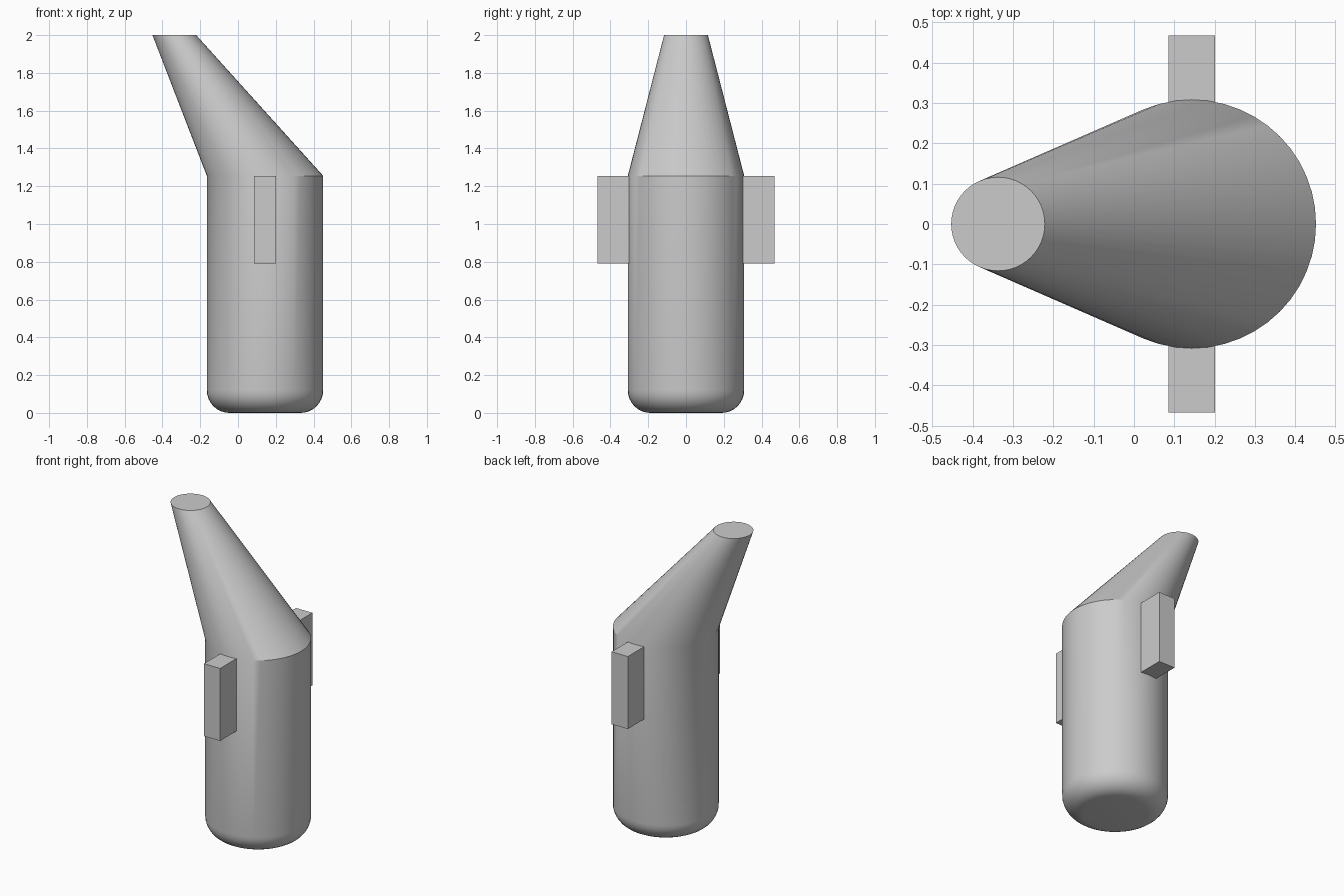
import bpy
import bmesh
from math import sin, cos, pi, radians

cube = bpy.data.objects.get("Cube")
if cube:
    bpy.data.objects.remove(cube, do_unlink=True)

SIDES = 48
BODY_X, BODY_R, SHOULDER_Z = 0.143, 0.308, 1.255
TIP_X, TIP_R, TOP_Z = -0.337, 0.116, 2.0
FILLET = 0.12

grey = bpy.data.materials.new("plain grey")
grey.use_nodes = True
colour = (0.6, 0.6, 0.6, 1)
grey.diffuse_color = colour
grey.node_tree.nodes["Principled BSDF"].inputs["Base Color"].default_value = colour


def make_object(name, bm):
    bmesh.ops.recalc_face_normals(bm, faces=bm.faces)
    mesh = bpy.data.meshes.new(name)
    bm.to_mesh(mesh)
    bm.free()
    mesh.materials.append(grey)
    obj = bpy.data.objects.new(name, mesh)
    bpy.context.collection.objects.link(obj)
    return obj


# Bottle body: rounded base, straight wall, then a leaning tapered neck
sections = []
for i in range(9):
    a = i / 8 * pi / 2
    sections.append((BODY_X, BODY_R - FILLET * (1 - sin(a)), FILLET * (1 - cos(a))))
sections += [(BODY_X, BODY_R, SHOULDER_Z), (TIP_X, TIP_R, TOP_Z)]

bm = bmesh.new()
rings = [[bm.verts.new((x + r * cos(2 * pi * k / SIDES), r * sin(2 * pi * k / SIDES), z))
          for k in range(SIDES)] for x, r, z in sections]
for low, high in zip(rings, rings[1:]):
    for k in range(SIDES):
        n = (k + 1) % SIDES
        bm.faces.new((low[k], low[n], high[n], high[k]))
bm.faces.new(rings[0])
bm.faces.new(rings[-1])
body = make_object("bottle_body", bm)
bpy.ops.object.select_all(action="DESELECT")
body.select_set(True)
bpy.context.view_layer.objects.active = body
bpy.ops.object.shade_smooth_by_angle(angle=radians(30))

# Mounting lugs on the front and back
for name, side in (("front_lug", -1), ("back_lug", 1)):
    bm = bmesh.new()
    bmesh.ops.create_cube(bm, size=1)
    bmesh.ops.scale(bm, vec=(0.115, 0.187, 0.465), verts=bm.verts)
    bmesh.ops.translate(bm, vec=(BODY_X, side * 0.374, 1.0225), verts=bm.verts)
    make_object(name, bm)
